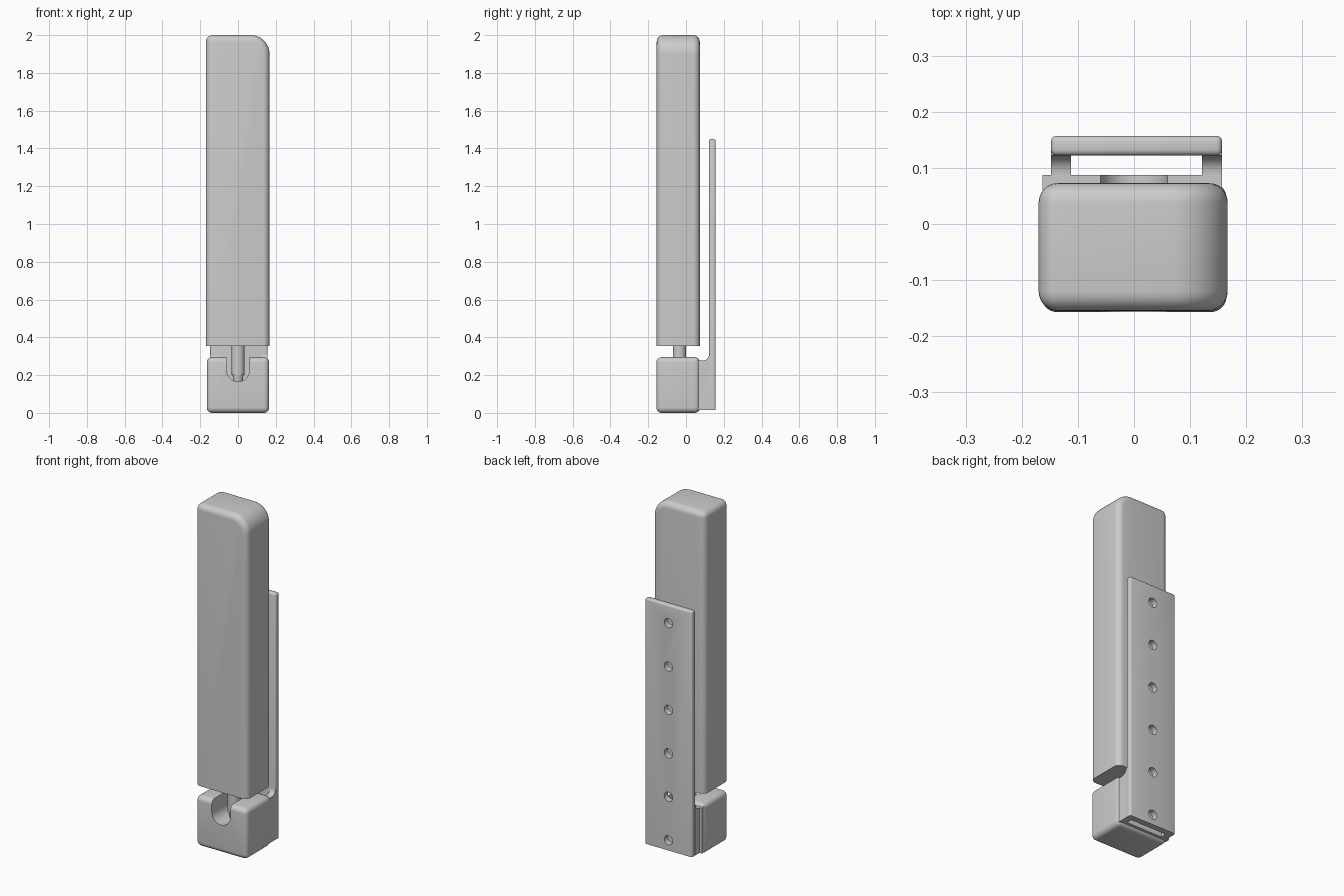
import bpy, bmesh
from math import pi, sin, cos
from mathutils import Matrix, Vector

if "Cube" in bpy.data.objects:
    bpy.data.objects.remove(bpy.data.objects["Cube"])


def finish(bm, name):
    bmesh.ops.recalc_face_normals(bm, faces=bm.faces)
    me = bpy.data.meshes.new(name)
    bm.to_mesh(me)
    bm.free()
    ob = bpy.data.objects.new(name, me)
    bpy.context.collection.objects.link(ob)
    return ob


def smooth(ob):
    bpy.ops.object.select_all(action='DESELECT')
    ob.select_set(True)
    bpy.context.view_layer.objects.active = ob
    bpy.ops.object.shade_smooth_by_angle(angle=0.6)


def box_bm(lo, hi):
    bm = bmesh.new()
    bmesh.ops.create_cube(bm, size=1)
    for v in bm.verts:
        v.co = Vector([(lo[i] + hi[i]) / 2 + v.co[i] * (hi[i] - lo[i]) for i in range(3)])
    return bm


def bevel(bm, edges, r, seg):
    bmesh.ops.bevel(bm, geom=edges, offset=r, segments=seg, profile=0.5,
                    affect='EDGES', clamp_overlap=True)


def mid(e):
    return (e.verts[0].co + e.verts[1].co) / 2


def sharp(bm):
    return [e for e in bm.edges if e.calc_face_angle(0) > 1.0]


def extrude(points, vec, name):
    bm = bmesh.new()
    f = bm.faces.new([bm.verts.new(p) for p in points])
    r = bmesh.ops.extrude_face_region(bm, geom=[f])
    bmesh.ops.translate(bm, vec=vec, verts=[g for g in r['geom'] if isinstance(g, bmesh.types.BMVert)])
    return finish(bm, name)


def cut(ob, cutter):
    m = ob.modifiers.new("cut", 'BOOLEAN')
    m.operation, m.solver, m.object = 'DIFFERENCE', 'EXACT', cutter
    bpy.context.view_layer.objects.active = ob
    bpy.ops.object.modifier_apply(modifier=m.name)


def cylinder(name, r1, r2, depth, mat):
    bm = bmesh.new()
    bmesh.ops.create_cone(bm, cap_ends=True, segments=32, radius1=r1, radius2=r2,
                          depth=depth, matrix=mat)
    return finish(bm, name)


# Tall upper body with one large rounded shoulder
bm = box_bm((-.17, -.155, .355), (.167, .073, 2.0))
bevel(bm, [e for e in bm.edges if mid(e).x > .16 and mid(e).z > 1.99
           and abs(mid(e).y + .041) < .01], .1, 12)
bevel(bm, [e for e in sharp(bm) if mid(e).z > .36], .035, 6)
smooth(finish(bm, "upper_body"))

# Lower block and its thin back pad, both notched by a U-shaped slot
bm = box_bm((-.165, -.157, 0), (.165, .074, .295))
bevel(bm, bm.edges[:], .028, 6)
block = finish(bm, "lower_block")
pad = finish(box_bm((-.163, .06, .015), (.157, .087, .277)), "back_pad")
arc = [(.06 * cos(a), -.3, .225 + .06 * sin(a)) for a in [pi + pi * i / 16 for i in range(17)]]
slot = extrude([(.06, -.3, .4), (-.06, -.3, .4)] + arc, (0, .41, 0), "slot_cutter")
slot.hide_render = True
for ob in (block, pad):
    cut(ob, slot)
    smooth(ob)
bpy.data.objects.remove(slot)

# Post joining the two bodies, with a tapered tip
smooth(cylinder("post", .035, .035, .18, Matrix.Translation((0, -.035, .29))))
smooth(cylinder("post_tip", .024, .03, .05, Matrix.Translation((0, -.035, .185))))

# Mounting plate with six screw holes
bm = box_bm((-.148, .122, .015), (.157, .157, 1.45))
bevel(bm, [e for e in bm.edges if mid(e).z > .02], .01, 3)
plate = finish(bm, "mounting_plate")
for i in range(6):
    c = cylinder("hole_cutter", .027, .027, .2,
                 Matrix.Translation((.004, .14, .075 + .254 * i)) @ Matrix.Rotation(pi / 2, 4, 'X'))
    c.hide_render = True
    cut(plate, c)
    bpy.data.objects.remove(c)
smooth(plate)

# Filleted side arms from the block to the plate
fillet = [(.089 + .033 * cos(a), .310 + .033 * sin(a)) for a in [-pi / 2 * i / 8 for i in range(9)]]
prof = [(.065, .015), (.13, .015), (.13, .31)] + fillet + [(.065, .277)]
for side, x in (("left", -.148), ("right", .121)):
    smooth(extrude([(x, y, z) for y, z in prof], (.036, 0, 0), side + "_arm"))
